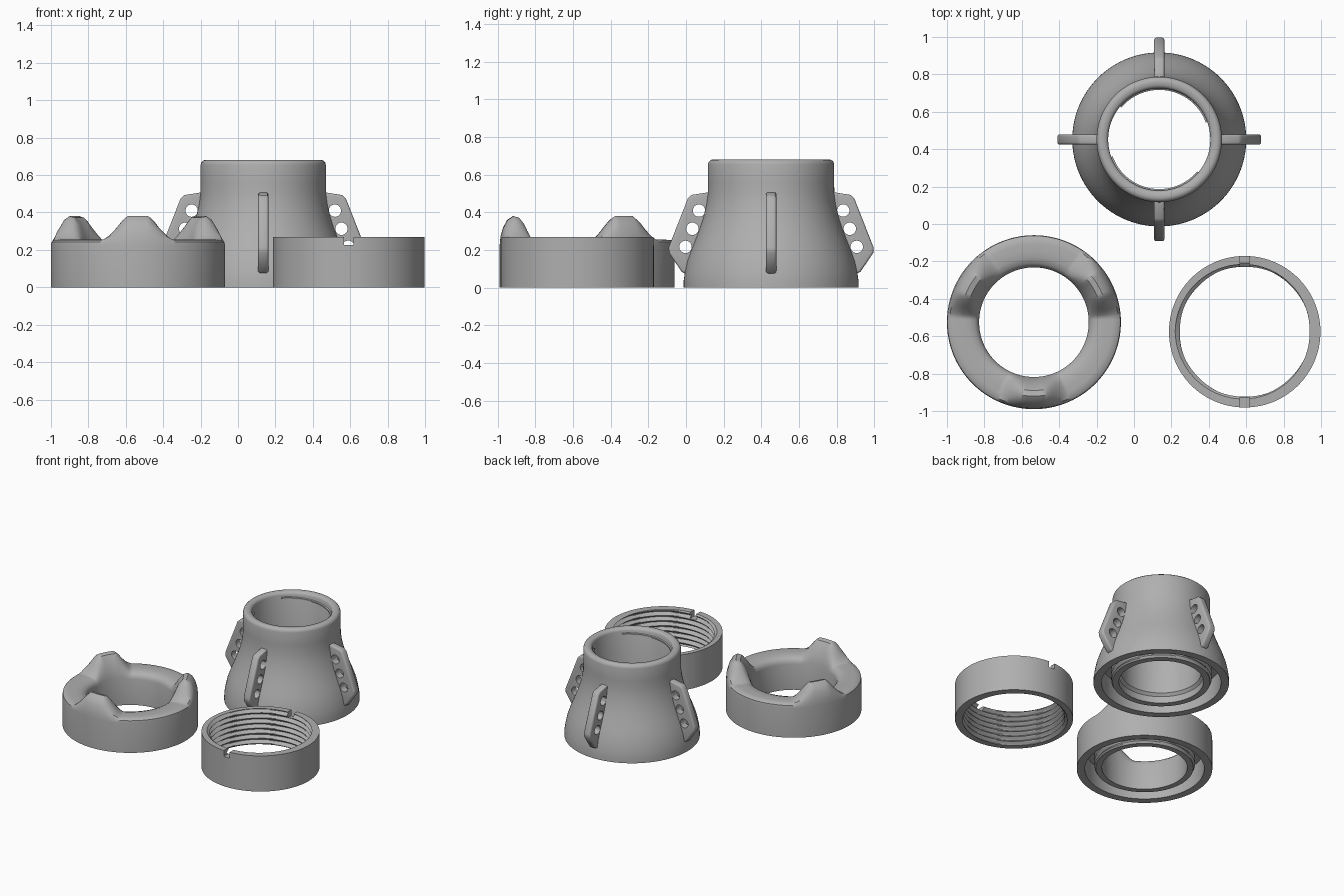
import bpy, bmesh
from math import radians, degrees, pi, sin, cos
from mathutils import Matrix, Vector

if "Cube" in bpy.data.objects:
    bpy.data.objects.remove(bpy.data.objects["Cube"])

GREY = (0.43, 0.43, 0.43, 1)
grey = bpy.data.materials.new("plain grey")
grey.use_nodes = True
grey.diffuse_color = GREY
grey.node_tree.nodes["Principled BSDF"].inputs["Base Color"].default_value = GREY


def finish(bm, name, matrix=Matrix()):
    bmesh.ops.recalc_face_normals(bm, faces=bm.faces)
    mesh = bpy.data.meshes.new(name)
    bm.to_mesh(mesh)
    bm.free()
    mesh.materials.append(grey)
    obj = bpy.data.objects.new(name, mesh)
    bpy.context.collection.objects.link(obj)
    obj.matrix_world = matrix
    return obj


def activate(obj):
    bpy.ops.object.select_all(action='DESELECT')
    obj.select_set(True)
    bpy.context.view_layer.objects.active = obj


def smooth(obj, angle=35):
    activate(obj)
    bpy.ops.object.shade_smooth_by_angle(angle=radians(angle))


def cut(obj, cutter):
    """Subtract the cutter for good and discard it."""
    activate(obj)
    mod = obj.modifiers.new("cut", 'BOOLEAN')
    mod.operation, mod.solver, mod.object = 'DIFFERENCE', 'EXACT', cutter
    bpy.ops.object.modifier_apply(modifier=mod.name)
    bpy.data.objects.remove(cutter)


def lathe(name, section, centre, steps=120):
    """Revolve a closed (radius, height) section that may vary with angle."""
    bm = bmesh.new()
    rings = []
    for i in range(steps):
        a = 2 * pi * i / steps
        rings.append([bm.verts.new((r * cos(a), r * sin(a), z)) for r, z in section(a)])
    for i, ring in enumerate(rings):
        nxt = rings[(i + 1) % steps]
        for j in range(len(ring)):
            k = (j + 1) % len(ring)
            bm.faces.new((ring[j], nxt[j], nxt[k], ring[k]))
    return finish(bm, name, Matrix.Translation((*centre, 0)))


def thread(z0, z1, pitch, crest, root, a, samples=8):
    """Helical saw profile between two heights at one angle."""
    n = round((z1 - z0) / pitch * samples)
    points = []
    for i in range(n + 1):
        z = z0 + (z1 - z0) * i / n
        phase = ((z - z0) / pitch - a / (2 * pi)) % 1
        points.append((crest + (root - crest) * (1 - abs(2 * phase - 1)), z))
    return points


# Crown ring with three rounded peaks and a threaded inner tube below
CROWN = (-0.535, -0.525)
LOW = [(.465, .225), (.462, .242), (.45, .252), (.42, .255), (.38, .255),
       (.345, .253), (.315, .243), (.3, .228), (.293, .205)]
PEAK = [(.465, .225), (.46, .275), (.447, .32), (.425, .36), (.395, .38),
        (.365, .372), (.34, .34), (.315, .285), (.293, .22)]


def crown_section(a):
    off = abs((degrees(a) - 30 + 60) % 120 - 60)
    t = min(max((26 - off) / 18, 0), 1)
    t = 0.5 * t + 0.5 * t * t * (3 - 2 * t)
    top = [tuple(Vector(p).lerp(Vector(q), t)) for p, q in zip(LOW, PEAK)]
    tube = [(.293, .01), (.335, .01)] + thread(.02, .14, .04, .347, .33, a)
    return [(.41, 0), (.465, 0)] + top + tube + [(.345, .16), (.41, .16)]


smooth(lathe("crown_ring", crown_section, CROWN, 180))

# Flared body with a bore and an annular groove underneath
BODY = (0.135, 0.452)
FLARE = [(.465, 0), (.464, .04), (.458, .08), (.445, .14), (.424, .2), (.4, .26),
         (.377, .32), (.358, .38), (.344, .44), (.336, .5), (.335, .56), (.335, .655),
         (.331, .669), (.32, .679), (.308, .681), (.288, .679), (.278, .671), (.273, .66)]


def body_section(a):
    tube = [(.273, .08), (.29, .06), (.29, .01), (.335, .01)]
    tube += thread(.02, .14, .04, .347, .33, a)
    return [(.41, 0)] + FLARE + tube + [(.345, .16), (.41, .16)]


smooth(lathe("flared_body", body_section, BODY))

# Two short ramped ridges inside the mouth of the body
for start in (20, 200):
    bm = bmesh.new()
    last = None
    for i in range(31):
        a = radians(start + 4 * i)
        z = .615 + .0008 * i
        ring = [bm.verts.new((r * cos(a), r * sin(a), z + dz))
                for r, dz in ((.28, -.012), (.265, -.005), (.265, .005), (.28, .012))]
        if last:
            for j in range(4):
                k = (j + 1) % 4
                bm.faces.new((last[j], ring[j], ring[k], last[k]))
        if i in (0, 30):
            bm.faces.new(ring)
        last = ring
    smooth(finish(bm, "mouth_ridge", Matrix.Translation((*BODY, 0))))

# Four pierced fins around the body
OUTLINE = [(.315, .51), (.422, .493), (.442, .475), (.544, .215), (.543, .185),
           (.475, .085), (.455, .075), (.43, .09), (.39, .25), (.35, .36)]
HOLES = [(.383, .41), (.418, .313), (.455, .217)]
for quarter in range(4):
    place = Matrix.Translation((*BODY, 0)) @ Matrix.Rotation(quarter * pi / 2, 4, 'Z')
    bm = bmesh.new()
    face = bm.faces.new([bm.verts.new((r, -.0275, z)) for r, z in OUTLINE])
    grown = bmesh.ops.extrude_face_region(bm, geom=[face])
    moved = [v for v in grown["geom"] if isinstance(v, bmesh.types.BMVert)]
    bmesh.ops.translate(bm, verts=moved, vec=(0, .055, 0))
    rims = [e for e in bm.edges if abs(e.verts[0].co.y - e.verts[1].co.y) < .01]
    bmesh.ops.bevel(bm, geom=rims, offset=.012, segments=3, profile=.5, affect='EDGES')
    fin = finish(bm, "fin", place)
    for r, z in HOLES:
        bm = bmesh.new()
        bmesh.ops.create_cone(bm, cap_ends=True, segments=28, radius1=.033, radius2=.033,
                              depth=.2, matrix=Matrix.Translation((r, 0, z))
                              @ Matrix.Rotation(pi / 2, 4, 'X'))
        cut(fin, finish(bm, "fin_hole", place))
    smooth(fin)

# Lock ring with an inner thread and two spanner slots
LOCK = (0.592, -0.576)
HEIGHT = 0.27


def lock_section(a):
    return [(.405, HEIGHT), (.405, 0)] + thread(0, HEIGHT, .0386, .347, .372, a)


lock = lathe("lock_ring", lock_section, LOCK)
for side in (-1, 1):
    bm = bmesh.new()
    bmesh.ops.create_cube(bm, size=1, matrix=Matrix.Translation((0, side * .38, HEIGHT))
                          @ Matrix.Diagonal((.05, .12, .09, 1)))
    cut(lock, finish(bm, "spanner_slot", Matrix.Translation((*LOCK, 0))))
smooth(lock)
